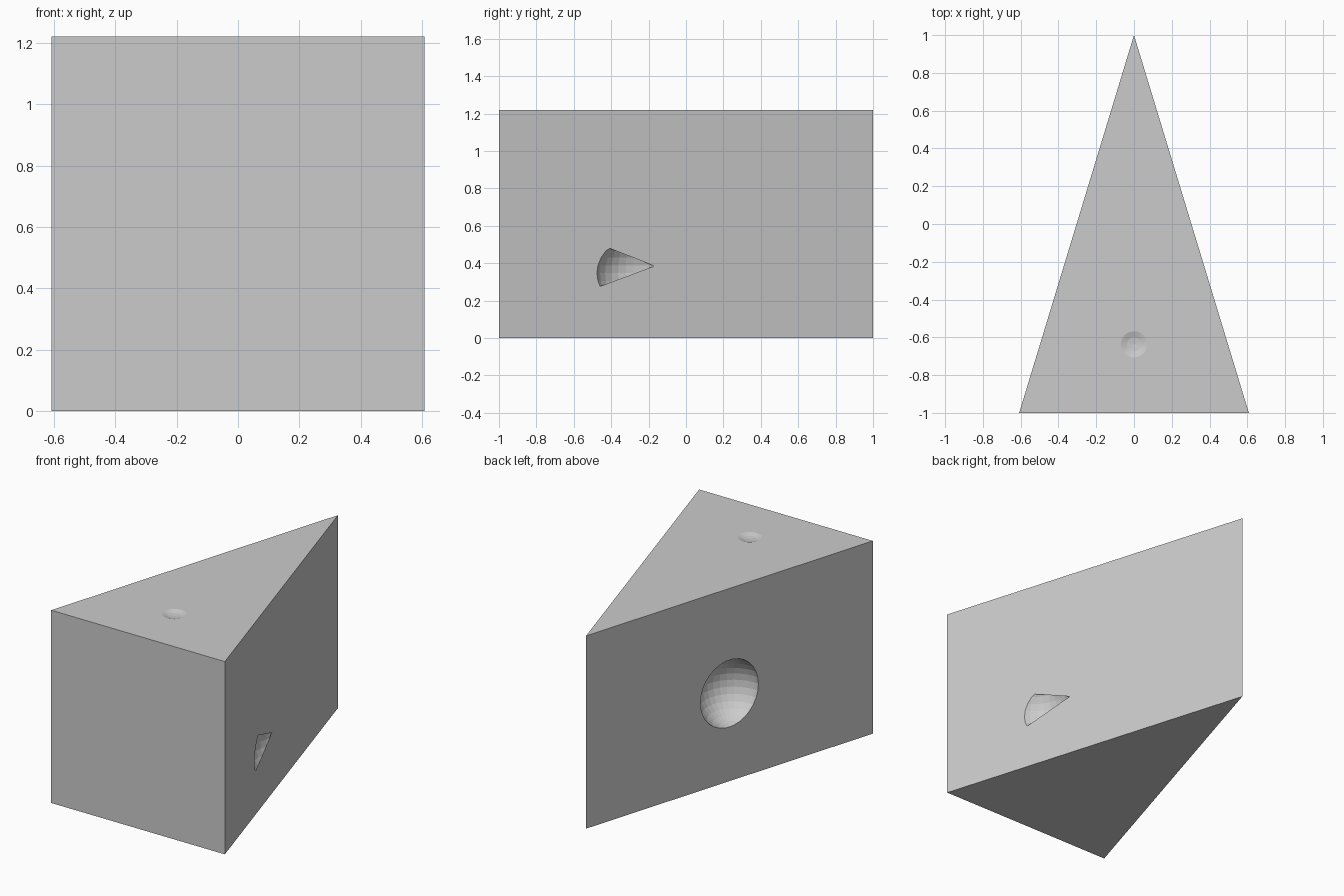
import bpy, bmesh, math
from mathutils import Vector

if "Cube" in bpy.data.objects:
    bpy.data.objects.remove(bpy.data.objects["Cube"])

W, H = 0.608, 1.22          # half width of the wide end, height
L = math.hypot(W, 2.0)
R = 0.215                   # bubble radius


def make(name, bm):
    bmesh.ops.recalc_face_normals(bm, faces=bm.faces)
    me = bpy.data.meshes.new(name)
    bm.to_mesh(me)
    bm.free()
    ob = bpy.data.objects.new(name, me)
    bpy.context.collection.objects.link(ob)
    return ob


# Wedge: triangle extruded upwards
bm = bmesh.new()
base = bm.faces.new([bm.verts.new(p) for p in ((-W, -1, 0), (W, -1, 0), (0, 1, 0))])
ext = bmesh.ops.extrude_face_region(bm, geom=[base])
top = [g for g in ext["geom"] if isinstance(g, bmesh.types.BMVert)]
bmesh.ops.translate(bm, verts=top, vec=(0, 0, H))
wedge = make("wedge", bm)


def on_side(side, y, z):
    """Point and outward normal on the left (-1) or right (1) face."""
    return (Vector((side * W * (1 - y) / 2, y, z)),
            Vector((side * 2 / L, W / L, 0)))


def bubble(point, normal, mouth, radius=R):
    """Cut a spherical dent whose opening has the given radius."""
    centre = point + normal * math.sqrt(radius ** 2 - mouth ** 2)
    b = bmesh.new()
    bmesh.ops.create_uvsphere(b, u_segments=32, v_segments=16, radius=radius)
    bmesh.ops.translate(b, verts=b.verts, vec=centre)
    cutter = make("bubble_cutter", b)
    cutter.hide_render = True
    mod = wedge.modifiers.new("bubble", "BOOLEAN")
    mod.operation = "DIFFERENCE"
    mod.solver = "EXACT"
    mod.object = cutter
    bpy.context.view_layer.objects.active = wedge
    bpy.ops.object.modifier_apply(modifier=mod.name)
    bpy.data.objects.remove(cutter)


# Dents: left face, right face, top
bubble(*on_side(-1, 0.0, 0.555), 0.212)
right_p, right_n = on_side(1, -0.321, 0.347)
bubble(right_p, right_n, 0.163)
bubble(Vector((0, -0.637, H)), Vector((0, 0, 1)), 0.07, 0.19)

# Flat skin covering the right dent except for a pointed slice
along = Vector((-W / L, 2 / L, 0))
bm = bmesh.new()
for a0, a1 in ((13.5, 125), (206, 373.5)):
    ring = []
    for i in range(17):
        a = math.radians(a0 + (a1 - a0) * i / 16)
        ring.append(bm.verts.new(right_p + 0.163 * (along * math.cos(a) + Vector((0, 0, math.sin(a))))))
    f = bm.faces.new(ring)
skin = make("dent_skin", bm)
for p in skin.data.polygons:
    if p.normal.dot(right_n) < 0:
        p.flip()
